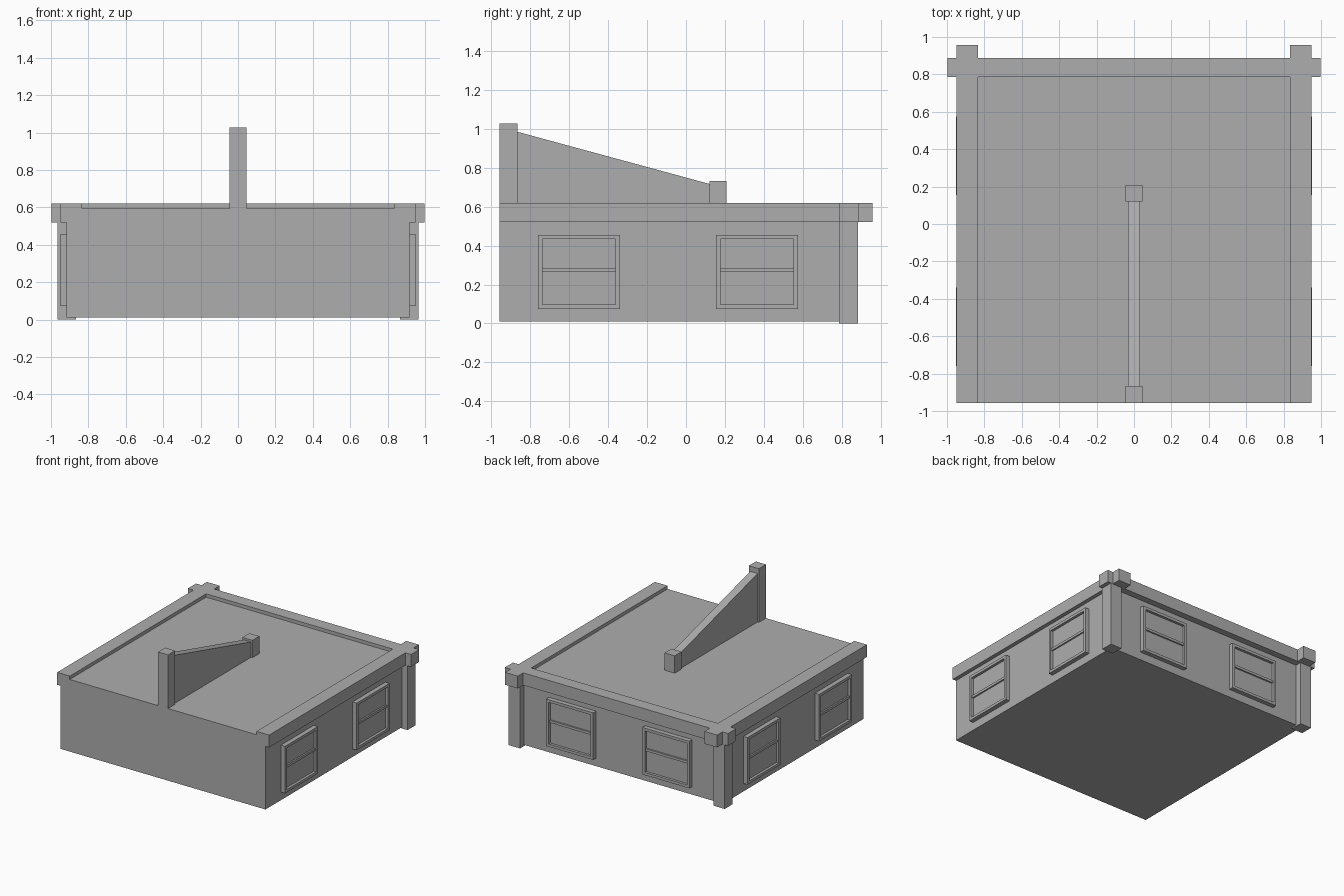
import bpy, bmesh
from math import pi
from mathutils import Matrix

cube = bpy.data.objects.get("Cube")
if cube:
    bpy.data.objects.remove(cube, do_unlink=True)

GREY = (0.42, 0.42, 0.42, 1)
mat = bpy.data.materials.new("plain grey")
mat.use_nodes = True
mat.diffuse_color = GREY
mat.node_tree.nodes["Principled BSDF"].inputs["Base Color"].default_value = GREY


def add_box(bm, x, y, z):
    """Axis-aligned box from three (low, high) ranges."""
    size = [b - a for a, b in (x, y, z)]
    mid = [(a + b) / 2 for a, b in (x, y, z)]
    m = Matrix.Translation(mid) @ Matrix.Diagonal((*size, 1))
    return bmesh.ops.create_cube(bm, size=1, matrix=m)["verts"]


def finish(name, bm):
    mesh = bpy.data.meshes.new(name)
    bm.to_mesh(mesh)
    bm.free()
    mesh.materials.append(mat)
    obj = bpy.data.objects.new(name, mesh)
    bpy.context.collection.objects.link(obj)
    return obj


def boxes(name, *ranges):
    bm = bmesh.new()
    for r in ranges:
        add_box(bm, *r)
    return finish(name, bm)


def mirrored(side, low, high):
    return tuple(sorted((side * low, side * high)))


FRONT, WALL_X, WALL_Y, ROOF = -0.957, 0.916, 0.835, 0.593
TRIM = (0.52, 0.62)

# Main block with the flat roof
boxes("building_body", ((-WALL_X, WALL_X), (FRONT, WALL_Y), (0.01, ROOF)))

# Raised trim along the back, with ends poking out at the corners
boxes("back_trim", ((-0.998, 0.998), (0.785, 0.888), TRIM))

for side, label in ((1, "left"), (-1, "right")):
    edge = mirrored(side, 0.835, 0.948)
    boxes(label + "_trim", (edge, (FRONT, 0.785), TRIM))
    boxes(label + "_corner_cap", (edge, (0.888, 0.957), TRIM))
    boxes(label + "_corner_pillar",
          (mirrored(side, 0.865, 0.966), (0.785, 0.885), (0, 0.53)))


# Windows: a raised frame with a middle rail and set-back panes
def window(name, location, angle):
    w, low, high, t = 0.21, 0.075, 0.455, 0.022
    depth = (-0.01, 0.037)
    obj = boxes(name,
                ((-w, -w + t), depth, (low, high)),
                ((w - t, w), depth, (low, high)),
                ((-w + t, w - t), depth, (low, low + t)),
                ((-w + t, w - t), depth, (high - t, high)),
                ((-w + t, w - t), (-0.01, 0.028), (0.266, 0.286)),
                ((-w + t, w - t), (-0.01, 0.016), (low + t, high - t)))
    obj.location = location
    obj.rotation_euler.z = angle


for side, label in ((1, "left"), (-1, "right")):
    window(label + "_back_window", (side * 0.43, WALL_Y, 0), 0)
    for y, place in ((-0.55, "front"), (0.365, "rear")):
        window(f"{label}_side_{place}_window", (side * WALL_X, y, 0), -side * pi / 2)

# Sloping roof divider between two posts
boxes("tall_roof_post", ((-0.045, 0.045), (FRONT, -0.867), (ROOF - 0.01, 1.027)))
boxes("short_roof_post", ((-0.045, 0.045), (0.12, 0.208), (ROOF - 0.01, 0.733)))
bm = bmesh.new()
for v in add_box(bm, (-0.033, 0.033), (-0.867, 0.12), (ROOF - 0.01, 0.985)):
    if v.co.z > 0.9 and v.co.y > 0:
        v.co.z = 0.717
finish("sloped_divider", bm)
